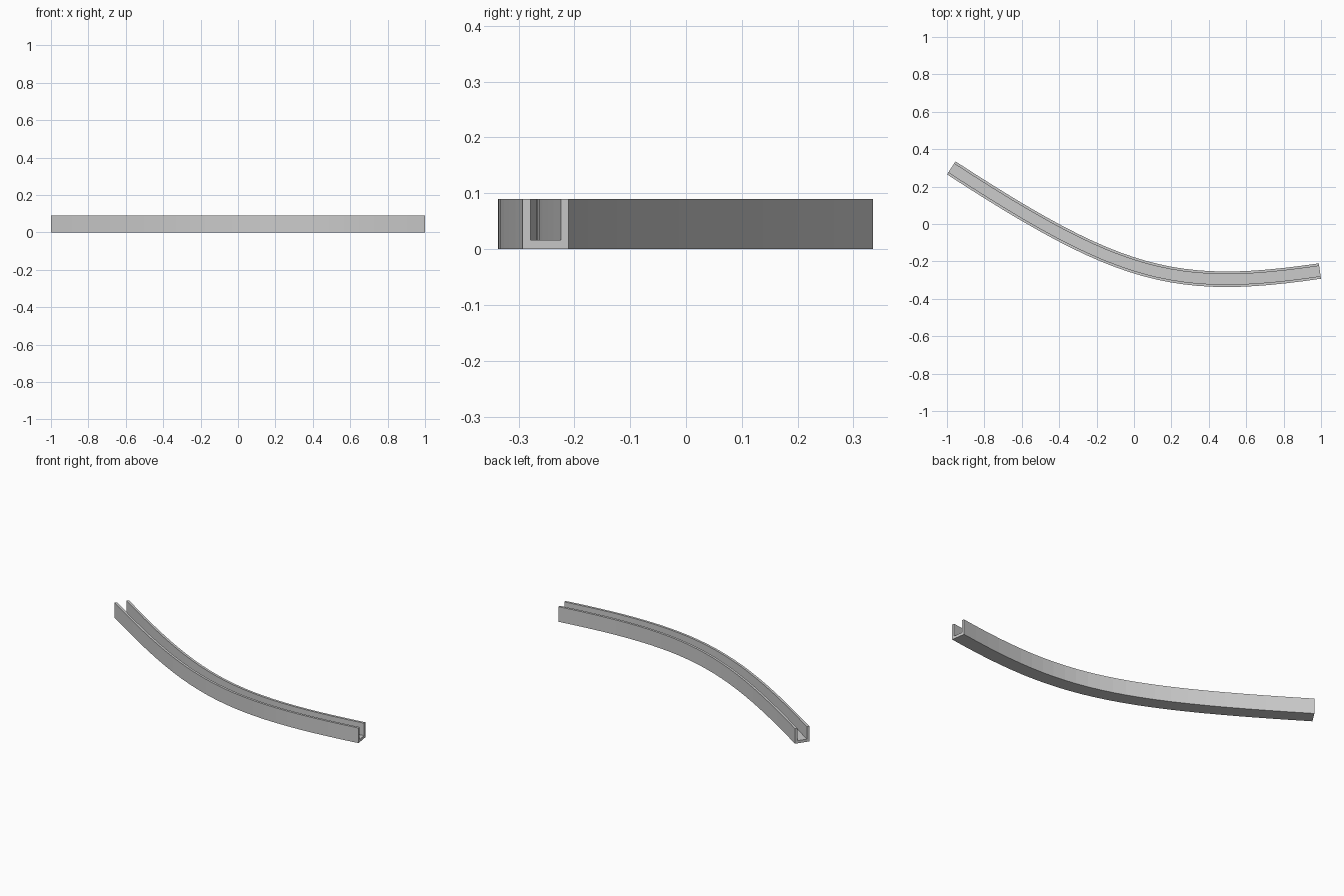
import bpy, bmesh
from mathutils import Vector
from mathutils.geometry import interpolate_bezier

if "Cube" in bpy.data.objects:
    bpy.data.objects.remove(bpy.data.objects["Cube"])

# U-shaped cross-section: (sideways offset, height)
W, T, H, F = 0.0415, 0.014, 0.09, 0.016
profile = [(-W, 0), (W, 0), (W, H), (W - T, H),
           (W - T, F), (-W + T, F), (-W + T, H), (-W, H)]

# Curved centre line of the channel
p0, p1 = Vector((-0.977, 0.30, 0)), Vector((-0.077, -0.285, 0))
p2, p3 = Vector((0.219, -0.365, 0)), Vector((0.994, -0.2515, 0))
path = interpolate_bezier(p0, p1, p2, p3, 25)
last = len(path) - 1

# Sweep the section along the path
bm = bmesh.new()
rings = []
for i, p in enumerate(path):
    if i == 0:
        d = p1 - p0
    elif i == last:
        d = p3 - p2
    else:
        d = path[i + 1] - path[i - 1]
    d.normalize()
    side = Vector((-d.y, d.x, 0))
    rings.append([bm.verts.new(p + side * s + Vector((0, 0, z))) for s, z in profile])

n = len(profile)
for a, b in zip(rings, rings[1:]):
    for j in range(n):
        k = (j + 1) % n
        bm.faces.new((a[j], a[k], b[k], b[j]))

# U-shaped end faces: floor and two walls
for r in (rings[0], rings[-1]):
    bm.faces.new(r)
bmesh.ops.recalc_face_normals(bm, faces=bm.faces)

mesh = bpy.data.meshes.new("curved_channel")
bm.to_mesh(mesh)
bm.free()
channel = bpy.data.objects.new("curved_channel", mesh)
bpy.context.collection.objects.link(channel)
